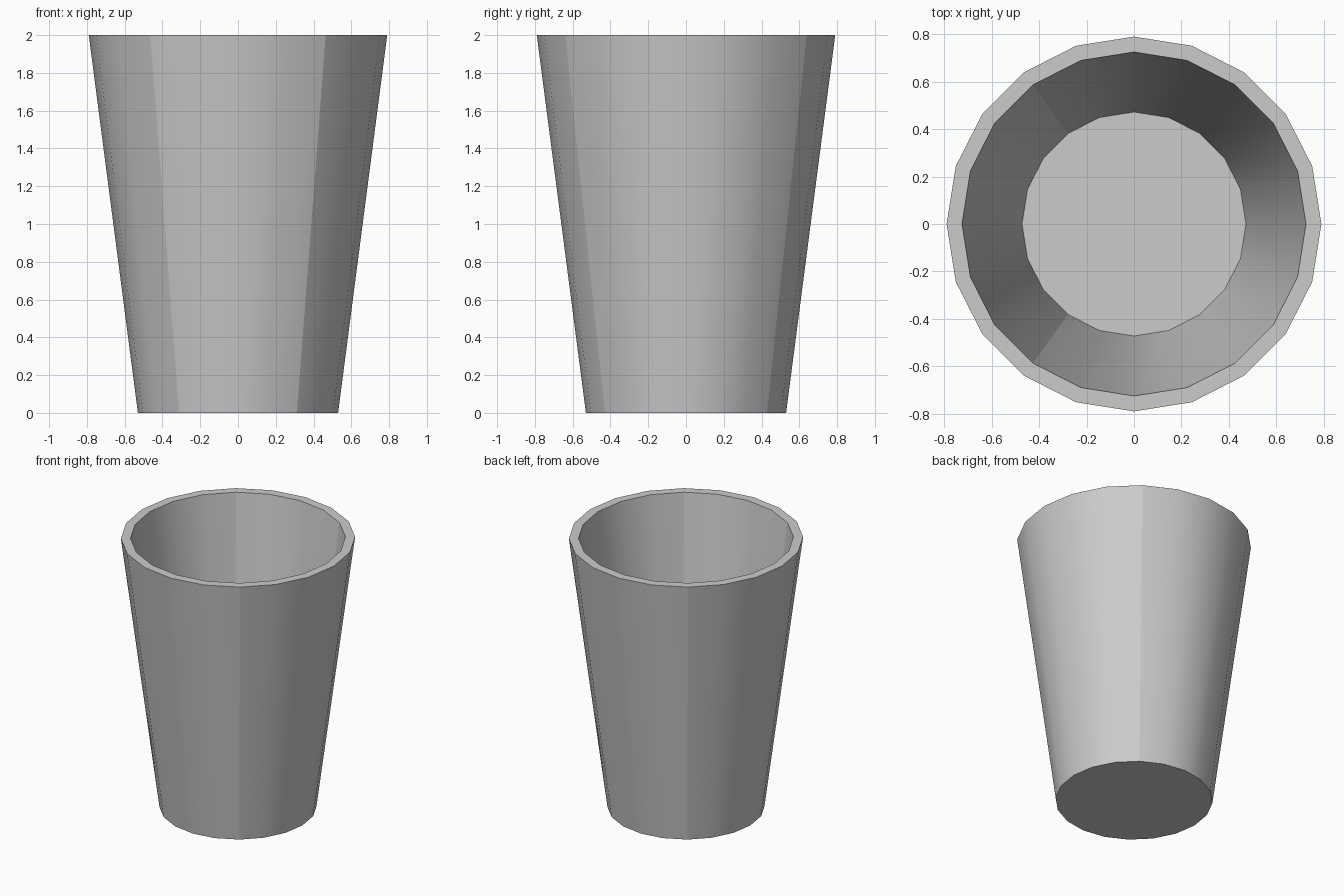
import bpy, bmesh, math

if "Cube" in bpy.data.objects:
    bpy.data.objects.remove(bpy.data.objects["Cube"])

SIDES = 20
# (radius, height): outer foot, outer rim, inner rim, inner floor
PROFILE = [(0.53, 0.0), (0.79, 2.0), (0.725, 2.0), (0.472, 0.06)]
SEAMS = {3, 7, 13, 17}  # upright creases at 54, 126, 234 and 306 degrees

bm = bmesh.new()

# Rings of the tumbler profile
rings = []
for r, z in PROFILE:
    rings.append([bm.verts.new((r * math.cos(math.tau * i / SIDES),
                                r * math.sin(math.tau * i / SIDES), z))
                  for i in range(SIDES)])

# Outer wall, rim and inner wall
for a, b in zip(rings, rings[1:]):
    for i in range(SIDES):
        j = (i + 1) % SIDES
        bm.faces.new((a[i], a[j], b[j], b[i]))

# Underside and inside floor
bm.faces.new(rings[0][::-1])
bm.faces.new(rings[-1])

# Smooth walls with sharp rings and four seams
for f in bm.faces:
    f.smooth = True
for ring in rings:
    for i in range(SIDES):
        bm.edges.get((ring[i], ring[(i + 1) % SIDES])).smooth = False
for low, high in ((rings[0], rings[1]), (rings[2], rings[3])):
    for i in SEAMS:
        bm.edges.get((low[i], high[i])).smooth = False

mesh = bpy.data.meshes.new("tumbler")
bm.to_mesh(mesh)
bm.free()
cup = bpy.data.objects.new("tumbler", mesh)
bpy.context.collection.objects.link(cup)
